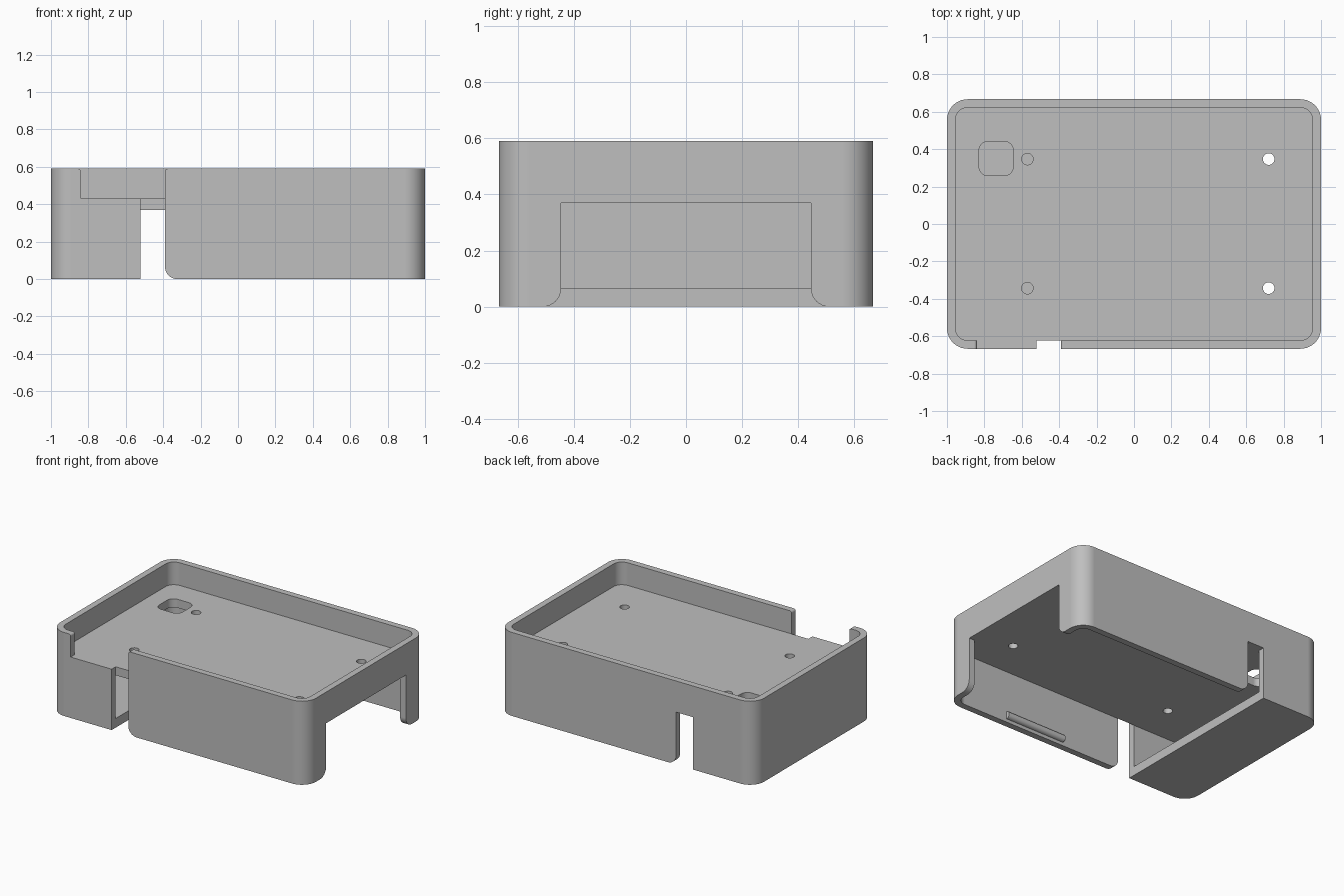
import bpy, bmesh, math
from mathutils import Vector

cube = bpy.data.objects.get("Cube")
if cube:
    bpy.data.objects.remove(cube, do_unlink=True)

W, D, H = 1.0, 0.667, 0.59          # half width, half depth, height
WALL = 0.045
PLATE_LOW, PLATE_TOP = 0.37, 0.43   # divider between the two cavities
FLOOR = 0.065
SLOT_L, SLOT_R = -0.52, -0.39
FILLET = 0.065

grey = bpy.data.materials.new("plain_grey")
grey.use_nodes = True
grey.diffuse_color = (0.52, 0.52, 0.52, 1)
grey.node_tree.nodes["Principled BSDF"].inputs["Base Color"].default_value = grey.diffuse_color


def prism(name, points, low, high, axis="z"):
    """Extrude a flat outline from low to high along an axis."""
    place = {"z": lambda a, b, h: (a, b, h),
             "y": lambda a, b, h: (a, h, b),
             "x": lambda a, b, h: (h, a, b)}[axis]
    bm = bmesh.new()
    base = bm.faces.new([bm.verts.new(place(a, b, low)) for a, b in points])
    geom = bmesh.ops.extrude_face_region(bm, geom=[base])["geom"]
    shift = Vector(place(0, 0, high - low))
    for v in geom:
        if isinstance(v, bmesh.types.BMVert):
            v.co += shift
    bmesh.ops.recalc_face_normals(bm, faces=bm.faces)
    mesh = bpy.data.meshes.new(name)
    bm.to_mesh(mesh)
    bm.free()
    mesh.materials.append(grey)
    ob = bpy.data.objects.new(name, mesh)
    bpy.context.collection.objects.link(ob)
    return ob


def rounded_rect(cx, cy, hx, hy, r, steps=10):
    pts = []
    for i, (sx, sy) in enumerate([(1, 1), (-1, 1), (-1, -1), (1, -1)]):
        for k in range(steps + 1):
            a = math.pi / 2 * (i + k / steps)
            pts.append((cx + sx * (hx - r) + r * math.cos(a),
                        cy + sy * (hy - r) + r * math.sin(a)))
    return pts


def circle(cx, cy, r, n=24):
    return [(cx + r * math.cos(math.tau * k / n), cy + r * math.sin(math.tau * k / n))
            for k in range(n)]


def flare(edge, side, r, level, up, steps=8):
    """Rounded mouth of an opening: from its side edge out past the rim."""
    pts = []
    for k in range(steps + 1):
        a = math.pi / 2 * k / steps
        pts.append((edge + side * r * (1 - math.cos(a)),
                    level - up * r * (1 - math.sin(a))))
    return pts + [(edge + side * r, level + up * 0.1)]


def carve(target, cutter):
    mod = target.modifiers.new("carve", "BOOLEAN")
    mod.operation = "DIFFERENCE"
    mod.solver = "EXACT"
    mod.object = cutter
    bpy.context.view_layer.objects.active = target
    bpy.ops.object.modifier_apply(modifier=mod.name)
    bpy.data.objects.remove(cutter, do_unlink=True)


def finish(ob):
    bpy.ops.object.select_all(action="DESELECT")
    ob.select_set(True)
    bpy.context.view_layer.objects.active = ob
    bpy.ops.object.shade_smooth_by_angle(angle=math.radians(30))
    mod = ob.modifiers.new("even_shading", "WEIGHTED_NORMAL")
    mod.keep_sharp = True


# Outer shell
body = prism("case_body", rounded_rect(0, 0, W, D, 0.11), 0, H)
inner = rounded_rect(0, 0, W - WALL, D - WALL, FILLET)

# Upper tray
carve(body, prism("tray_cutter", inner, PLATE_TOP, H + 0.1))

# Lower cavity, leaving a floor under the right-hand end
cavity = prism("cavity_cutter", inner, -0.1, PLATE_LOW)
carve(cavity, prism("floor_keeper", [(-2, -1), (SLOT_L, -1), (SLOT_L, 1), (-2, 1)], -0.2, FLOOR))
carve(body, cavity)

# Front slot joined to the notch in the upper rim
lip = 0.015
front = [(SLOT_L, -0.1)] + flare(SLOT_R, 1, FILLET, 0, -1)[::-1]
front += flare(SLOT_R, 1, lip, H, 1)
front += flare(-0.84, -1, lip, H, 1)[::-1] + [(-0.84, PLATE_TOP), (SLOT_L, PLATE_TOP)]
carve(body, prism("front_cutter", front, -1, -(D - WALL), "y"))

# Back slot
back = [(SLOT_L, -0.1)] + flare(SLOT_R, 1, FILLET, 0, -1)[::-1]
back += [(SLOT_R, PLATE_LOW), (SLOT_L, PLATE_LOW)]
carve(body, prism("back_cutter", back, D - WALL, 1, "y"))

# Wide opening in the end wall
end = flare(-0.445, -1, FILLET, 0, -1) + flare(0.445, 1, FILLET, 0, -1)[::-1]
end += [(0.445, PLATE_LOW), (-0.445, PLATE_LOW)]
carve(body, prism("end_cutter", end, W - WALL, 1.2, "x"))

# Screw holes and cable hole in the divider
for x in (-0.57, 0.72):
    for y in (-0.343, 0.347):
        carve(body, prism("hole_cutter", circle(x, y, 0.031), 0.3, 0.5))
carve(body, prism("cable_cutter", rounded_rect(-0.737, 0.35, 0.092, 0.092, 0.05), 0.3, 0.5))
finish(body)

# Latch ridges along the inner faces of the long walls
for name, side in (("front", -1), ("back", 1)):
    ridge = prism("latch_ridge_" + name, circle(side * (D - WALL), 0.05, 0.026, 16),
                  0.07, 0.54, "x")
    finish(ridge)
